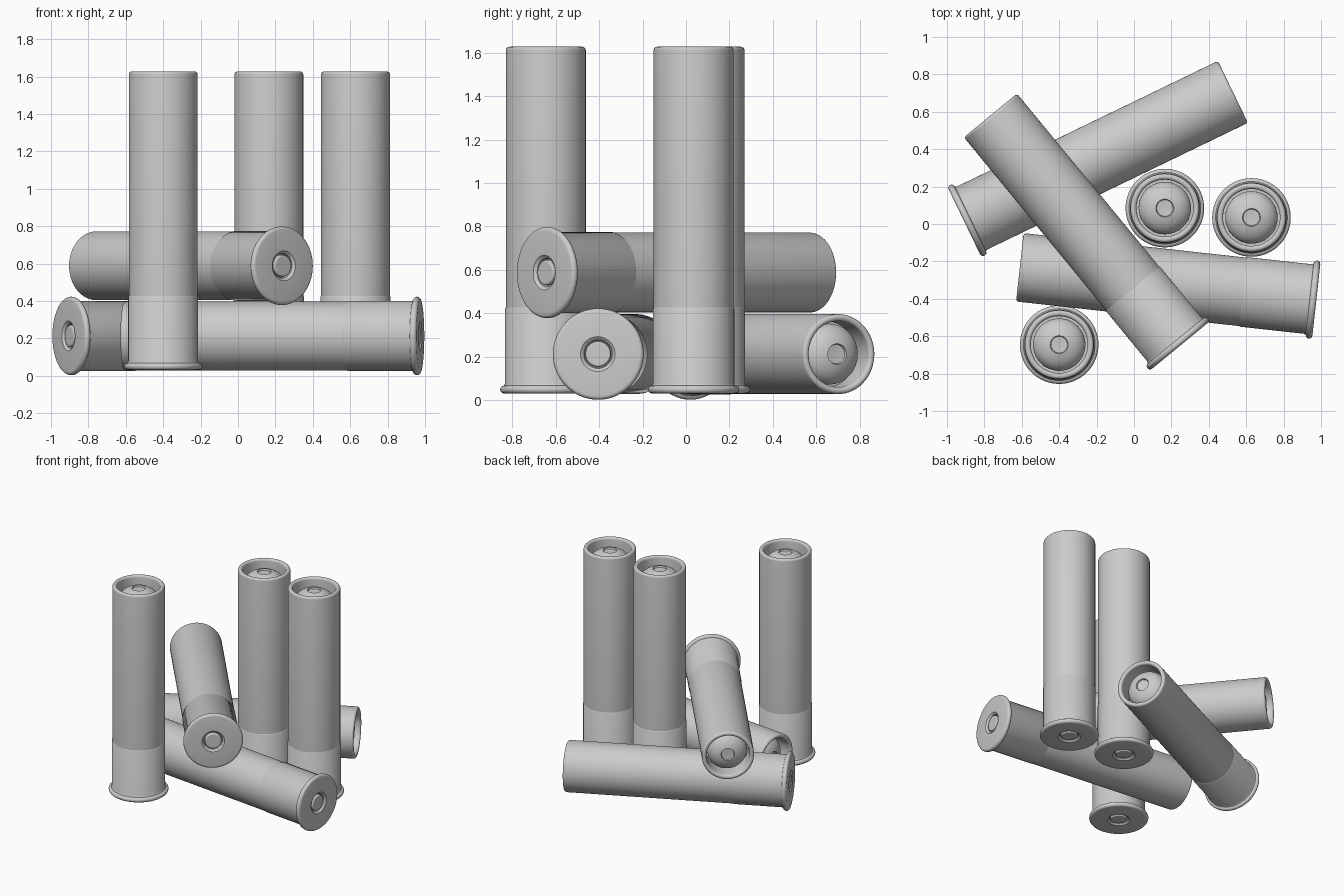
import bpy, bmesh, math
from mathutils import Vector, Matrix

if "Cube" in bpy.data.objects:
    bpy.data.objects.remove(bpy.data.objects["Cube"], do_unlink=True)

SEGMENTS = 64
LENGTH = 1.595
RIM = 0.21

grey = bpy.data.materials.new("plain grey")
grey.use_nodes = True
grey.diffuse_color = (0.6, 0.6, 0.6, 1)
grey.node_tree.nodes["Principled BSDF"].inputs["Base Color"].default_value = grey.diffuse_color


def arc(cx, cz, r, start, end, steps=5):
    """Points of a rounded corner in the profile plane, angles in degrees."""
    angles = [math.radians(start + (end - start) * i / steps) for i in range(steps + 1)]
    return [(cx + r * math.cos(a), cz + r * math.sin(a)) for a in angles]


def lathe(name, profile):
    """Revolve a (radius, height) profile about z into a mesh."""
    bm = bmesh.new()
    verts = [bm.verts.new((r, 0, z)) for r, z in profile]
    edges = [bm.edges.new(pair) for pair in zip(verts, verts[1:])]
    bmesh.ops.spin(bm, geom=verts + edges, cent=(0, 0, 0), axis=(0, 0, 1),
                   angle=math.tau, steps=SEGMENTS, use_duplicate=False)
    bmesh.ops.remove_doubles(bm, verts=bm.verts, dist=0.0001)
    bmesh.ops.recalc_face_normals(bm, faces=bm.faces)
    mesh = bpy.data.meshes.new(name)
    bm.to_mesh(mesh)
    bm.free()
    mesh.materials.append(grey)
    return mesh


# Flanged metal base with a primer pocket underneath
base = [(0, 0.03), (0.062, 0.03), (0.066, 0.012), (0.08, 0.0)]
base += arc(RIM - 0.018, 0.018, 0.018, -90, 90, 8)
base += [(0.19, 0.04), (0.187, 0.046), (0.187, 0.39), (0.184, 0.395), (0.176, 0.395)]

# Rounded primer cap set in the pocket
primer = [(0, 0.004), (0.045, 0.004)] + arc(0.05, 0.012, 0.008, -90, 0) + [(0.058, 0.03)]

# Hull tube with a rolled mouth and a hollow end
hull = [(0.176, 0.38), (0.184, 0.38)]
hull += arc(0.168, LENGTH - 0.016, 0.016, 0, 180, 10)
hull += [(0.152, LENGTH - 0.14), (0, LENGTH - 0.14)]

# Domed slug with a shallow dimple at its nose
tip = LENGTH - 0.025
slug = [(0.14, LENGTH - 0.14)]
slug += [(0.14 * math.cos(t), LENGTH - 0.11 + 0.09 * math.sin(t))
         for t in [math.radians(a) for a in range(0, 71, 7)]]
slug += [(0.044, tip - 0.012), (0, tip - 0.016)]

PARTS = {"metal_base": lathe("metal_base", base), "primer": lathe("primer", primer),
         "hull": lathe("hull", hull), "slug": lathe("slug", slug)}

# Base centre and axis direction of every cartridge
UP = (0, 0, 1)
PLACES = {
    "standing_front": ((-0.4, -0.645, 0.032), UP),
    "standing_middle": ((0.165, 0.085, 0.032), UP),
    "standing_left": ((0.628, 0.035, 0.032), UP),
    "lying_back": ((-0.907, 0.012, 0.213), (1.427, 0.69, 0)),
    "lying_front": ((0.975, -0.406, 0.213), (-1.59, 0.175, 0)),
    "lying_top": ((0.245, -0.652, 0.588), (-0.635, 0.773, 0)),
}

made = []
for place, (origin, axis) in PLACES.items():
    turn = Vector(axis).to_track_quat("Z", "Y").to_matrix().to_4x4()
    for part, mesh in PARTS.items():
        obj = bpy.data.objects.new(f"{place}_{part}", mesh)
        obj.matrix_world = Matrix.Translation(origin) @ turn
        bpy.context.collection.objects.link(obj)
        made.append(obj)

# Smooth the round surfaces, keeping hard edges
bpy.ops.object.select_all(action="DESELECT")
for obj in made[:len(PARTS)]:
    obj.select_set(True)
bpy.context.view_layer.objects.active = made[0]
bpy.ops.object.shade_smooth_by_angle(angle=math.radians(35))
